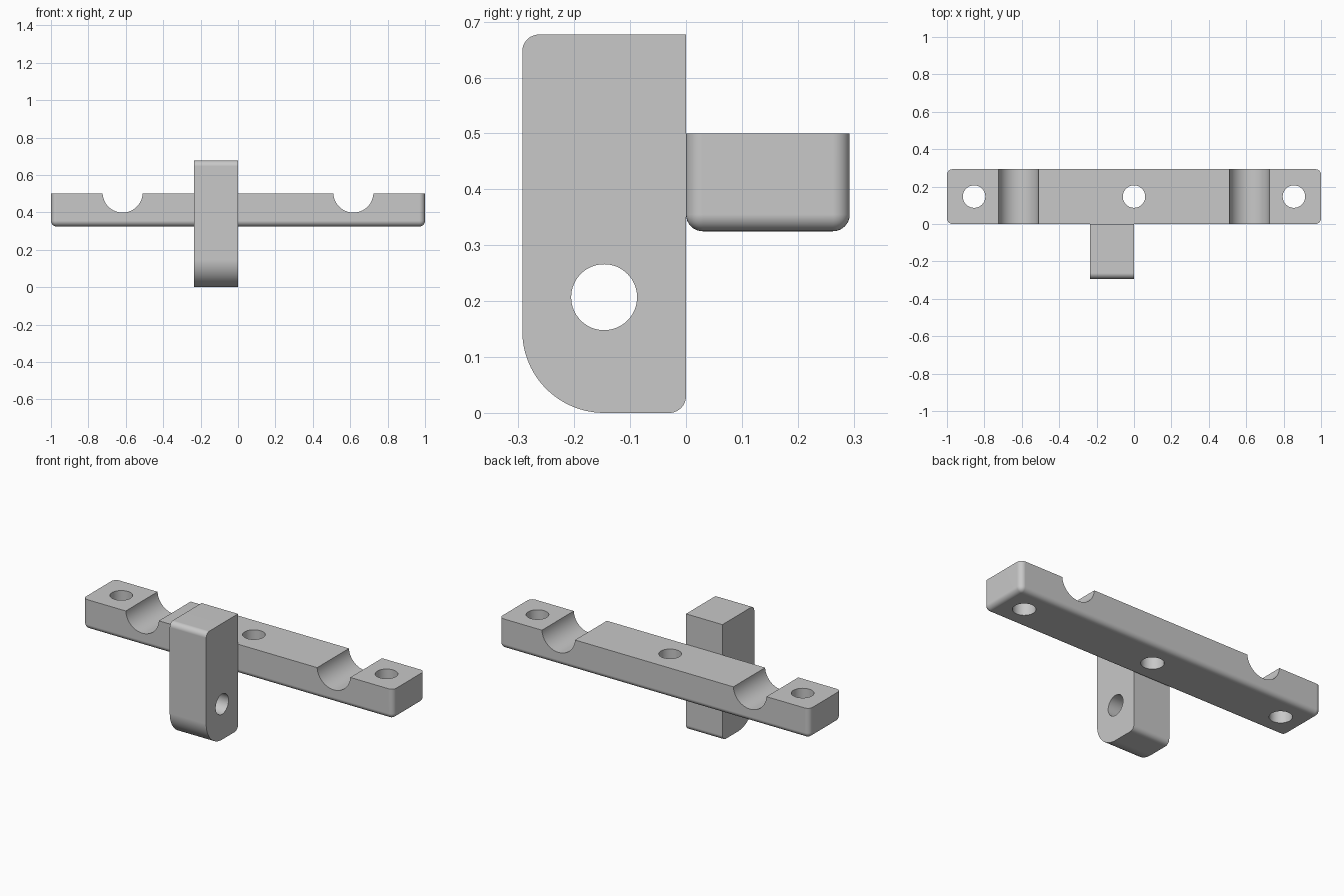
import bpy
import bmesh
from math import cos, sin, pi, radians
from mathutils import Matrix

cube = bpy.data.objects.get("Cube")
if cube:
    bpy.data.objects.remove(cube, do_unlink=True)

GREY = (0.58, 0.58, 0.58, 1.0)
grey = bpy.data.materials.new("light grey")
grey.use_nodes = True
grey.diffuse_color = GREY
grey.node_tree.nodes["Principled BSDF"].inputs["Base Color"].default_value = GREY

WIDTH = 0.293            # depth of both the bar and the lug
MID = WIDTH / 2
BAR_BOTTOM, BAR_TOP = 0.325, 0.5
FILLET = 0.03


def to_object(name, bm):
    bmesh.ops.recalc_face_normals(bm, faces=bm.faces)
    mesh = bpy.data.meshes.new(name)
    bm.to_mesh(mesh)
    bm.free()
    mesh.materials.append(grey)
    obj = bpy.data.objects.new(name, mesh)
    bpy.context.collection.objects.link(obj)
    return obj


def cylinder(name, radius, centre, axis, length=1.0):
    bm = bmesh.new()
    turn = {"X": Matrix.Rotation(pi / 2, 4, "Y"),
            "Y": Matrix.Rotation(pi / 2, 4, "X"),
            "Z": Matrix.Identity(4)}[axis]
    bmesh.ops.create_cone(bm, cap_ends=True, segments=64, radius1=radius,
                          radius2=radius, depth=length,
                          matrix=Matrix.Translation(centre) @ turn)
    obj = to_object(name, bm)
    obj.hide_render = True
    return obj


def cut_and_shade(obj, cutters):
    bpy.ops.object.select_all(action="DESELECT")
    bpy.context.view_layer.objects.active = obj
    obj.select_set(True)
    for cutter in cutters:
        mod = obj.modifiers.new("cut", "BOOLEAN")
        mod.operation = "DIFFERENCE"
        mod.solver = "EXACT"
        mod.object = cutter
        bpy.ops.object.modifier_apply(modifier=mod.name)
        bpy.data.objects.remove(cutter, do_unlink=True)
    bpy.ops.object.shade_smooth_by_angle(angle=radians(30))
    normals = obj.modifiers.new("flat faces", "WEIGHTED_NORMAL")
    normals.keep_sharp = True


# Crossbar: every edge rounded except those around the top face
bm = bmesh.new()
height = BAR_TOP - BAR_BOTTOM
place = Matrix.Translation((0, MID, BAR_BOTTOM + height / 2))
bmesh.ops.create_cube(bm, size=1, matrix=place @ Matrix.Diagonal((2, WIDTH, height, 1)))
rounded = [e for e in bm.edges if min(v.co.z for v in e.verts) < BAR_TOP - 0.01]
bmesh.ops.bevel(bm, geom=rounded, offset=FILLET, segments=8, profile=0.5,
                affect="EDGES", clamp_overlap=True)
crossbar = to_object("crossbar", bm)

# Bolt holes and the two round grooves across the top
cutters = [cylinder("bolt_hole_cutter", 0.06, (x, MID, 0.4), "Z")
           for x in (-0.855, 0, 0.855)]
cutters += [cylinder("groove_cutter", 0.107, (x, MID, 0.506), "Y")
            for x in (-0.617, 0.617)]
cut_and_shade(crossbar, cutters)

# Lug: side profile with rounded corners, extruded along x
LUG_HEIGHT, LUG_LEFT, LUG_RIGHT = 0.677, 0.0, -0.235


def corner(y, z, radius, start, steps=12):
    """Quarter arc around (y, z), counter-clockwise from the start angle."""
    return [(y + radius * cos(a), z + radius * sin(a))
            for a in (start + pi / 2 * i / steps for i in range(steps + 1))]


profile = [(0, LUG_HEIGHT)]
profile += corner(-WIDTH + FILLET, LUG_HEIGHT - FILLET, FILLET, pi / 2)
profile += corner(-MID, MID, MID, pi, 24)
profile += corner(-FILLET, FILLET, FILLET, 1.5 * pi)
bm = bmesh.new()
side = bm.faces.new([bm.verts.new((LUG_RIGHT, y, z)) for y, z in profile])
swept = bmesh.ops.extrude_face_region(bm, geom=[side])
bmesh.ops.translate(bm, vec=(LUG_LEFT - LUG_RIGHT, 0, 0),
                    verts=[v for v in swept["geom"] if isinstance(v, bmesh.types.BMVert)])
lug = to_object("lug", bm)
cut_and_shade(lug, [cylinder("pivot_hole_cutter", 0.059, (-0.12, -MID, 0.207), "X")])
